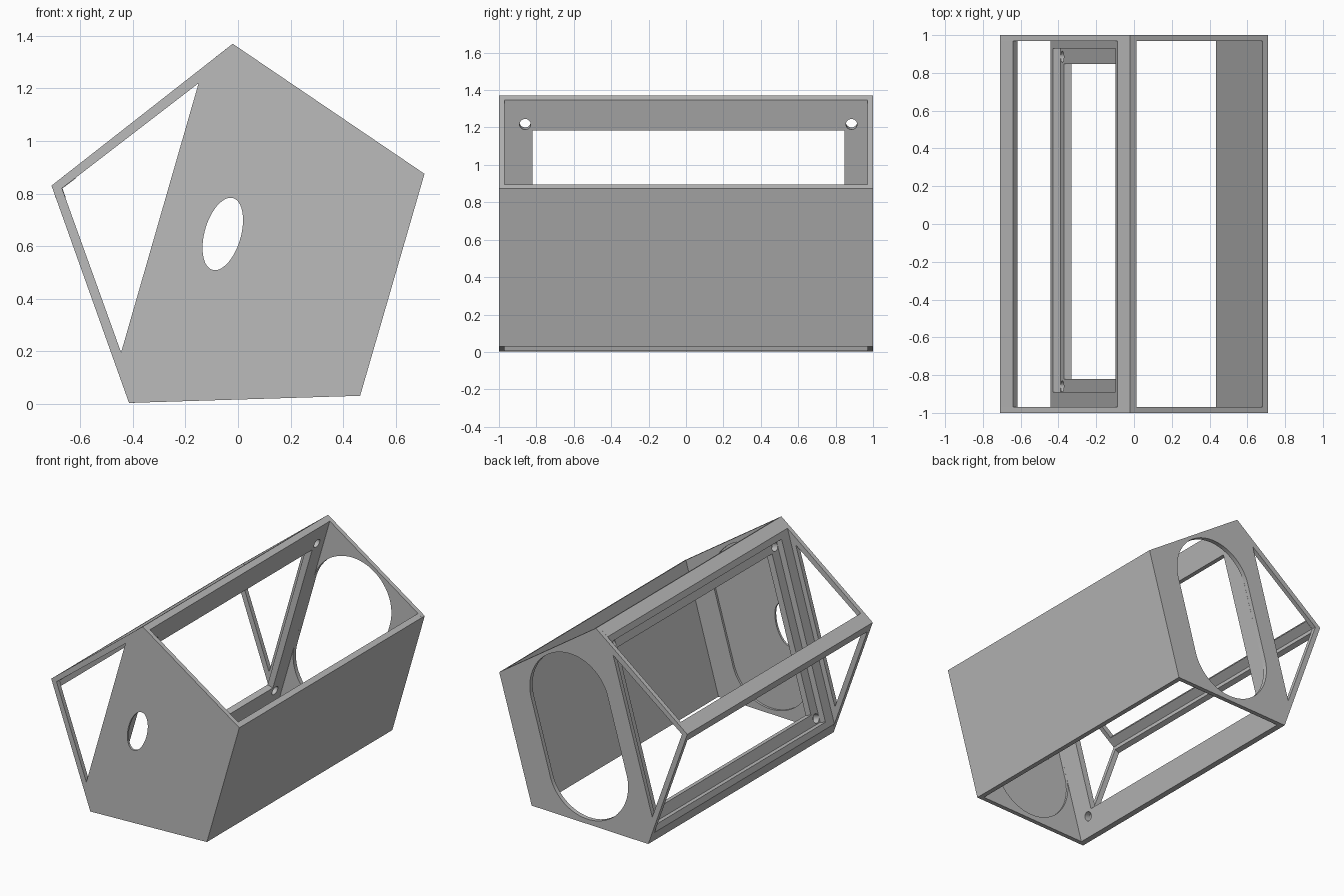
import bpy, bmesh, math
from mathutils import Vector

if "Cube" in bpy.data.objects:
    bpy.data.objects.remove(bpy.data.objects["Cube"])

grey = bpy.data.materials.new("plain grey")
grey.use_nodes = True
COLOUR = (0.5, 0.5, 0.5, 1)
grey.diffuse_color = COLOUR
grey.node_tree.nodes["Principled BSDF"].inputs["Base Color"].default_value = COLOUR

END, INNER = 1.0, 0.97              # outer and inner faces of the end plates
UP = Vector((0.277, 0, 0.961))      # direction up the tilted panel
ACROSS = Vector((0.961, 0, -0.277)) # direction through the tilted panel
SIDE = Vector((0, 1, 0))


def at(p, y=0):
    return Vector((p[0], y, p[1]))


def prism(name, points, sweep):
    """Sweep a closed loop of 3D points along a vector."""
    bm = bmesh.new()
    base = bm.faces.new([bm.verts.new(p) for p in points])
    top = bmesh.ops.extrude_face_region(bm, geom=[base])["geom"]
    bmesh.ops.translate(bm, vec=sweep,
                        verts=[v for v in top if isinstance(v, bmesh.types.BMVert)])
    bmesh.ops.recalc_face_normals(bm, faces=bm.faces)
    mesh = bpy.data.meshes.new(name)
    bm.to_mesh(mesh)
    bm.free()
    mesh.materials.append(grey)
    ob = bpy.data.objects.new(name, mesh)
    bpy.context.scene.collection.objects.link(ob)
    return ob


def along(name, profile, y0, y1):
    """Prism with an x-z profile running from y0 to y1."""
    return prism(name, [at(p, y0) for p in profile], SIDE * (y1 - y0))


def cut(ob, cutters):
    """Subtract the cutters, then remove them."""
    for c in cutters:
        c.hide_render = True
        mod = ob.modifiers.new("cut", 'BOOLEAN')
        mod.operation, mod.solver, mod.object = 'DIFFERENCE', 'EXACT', c
    deps = bpy.context.evaluated_depsgraph_get()
    mesh = bpy.data.meshes.new_from_object(ob.evaluated_get(deps))
    ob.modifiers.clear()
    ob.data = mesh
    for c in cutters:
        bpy.data.objects.remove(c)


def oval(centre, rx, rz, straight=0, steps=64):
    """Ellipse or slot outline whose long axis follows the tilted panel."""
    pts = []
    for i in range(steps):
        a = 2 * math.pi * (i + 0.5) / steps
        s = math.sin(a)
        v = at(centre) + ACROSS * rx * math.cos(a) + UP * (rz * s + math.copysign(straight, s))
        pts.append((v.x, v.z))
    return pts


# Outer pentagon corners
apex, right, foot_right, foot_left, left = PENTAGON = [
    (-0.02, 1.37), (0.71, 0.875), (0.465, 0.03), (-0.415, 0.003), (-0.71, 0.83)]
TRIANGLE = [(-0.445, 0.195), (-0.15, 1.22), (-0.67, 0.82)]
SLOT = oval((0.108, 0.597), 0.3, 0.3, 0.257)

# End plates: the front has a small oval hole in a shallow slot, the back a full slot
front_plate = along("front_plate", PENTAGON, -END, -INNER)
cut(front_plate, [along("cutter", TRIANGLE, -1.1, -0.9),
                  along("cutter", oval((-0.058, 0.646), 0.069, 0.142), -1.1, -0.9),
                  along("cutter", SLOT, -0.985, -0.9)])
back_plate = along("back_plate", PENTAGON, INNER, END)
cut(back_plate, [along("cutter", TRIANGLE, 0.9, 1.1),
                 along("cutter", SLOT, 0.9, 1.1)])

# Solid side wall and the angled rail along the outer edge
side_wall = along("side_wall", [right, foot_right, (0.434, 0.029), (0.68, 0.895)], -INNER, INNER)
edge_rail = along("edge_rail", [left, (-0.64, 0.885), (-0.618, 0.857), (-0.668, 0.82),
                                (-0.656, 0.785), (-0.69, 0.773)], -INNER, INNER)

# Tilted panel with a recess, a window and four screw holes
panel = along("tilted_panel", [(-0.441, 0.077), foot_left, (-0.376, 0.004), (0.014, 1.347),
                               apex, (-0.087, 1.318)], -INNER, INNER)


def panel_cut(low, high, y0, y1, near, far):
    """Box cutter through the panel, measured from the recess floor."""
    a, b = at(low), at(high)
    loop = [a + ACROSS * near, a + ACROSS * far, b + ACROSS * far, b + ACROSS * near]
    return prism("cutter", [p + SIDE * y0 for p in loop], SIDE * (y1 - y0))


cutters = [panel_cut((-0.39, 0.105), (-0.057, 1.265), -0.89, 0.93, -0.09, 0),
           panel_cut((-0.37, 0.175), (-0.075, 1.197), -0.82, 0.847, -0.03, 0.1)]
for spot in [(-0.38, 0.14), (-0.07, 1.23)]:
    for y in (-0.86, 0.885):
        ring = [at(spot, y) - ACROSS * 0.03
                + (UP * math.sin(a) + SIDE * math.cos(a)) * 0.03
                for a in (2 * math.pi * i / 24 for i in range(24))]
        cutters.append(prism("cutter", ring, ACROSS * 0.13))
cut(panel, cutters)

# Smooth the curved hole walls, keep every corner crisp
bpy.ops.object.select_all(action='DESELECT')
for ob in (front_plate, back_plate, side_wall, edge_rail, panel):
    ob.select_set(True)
bpy.context.view_layer.objects.active = panel
bpy.ops.object.shade_smooth_by_angle(angle=math.radians(30))
